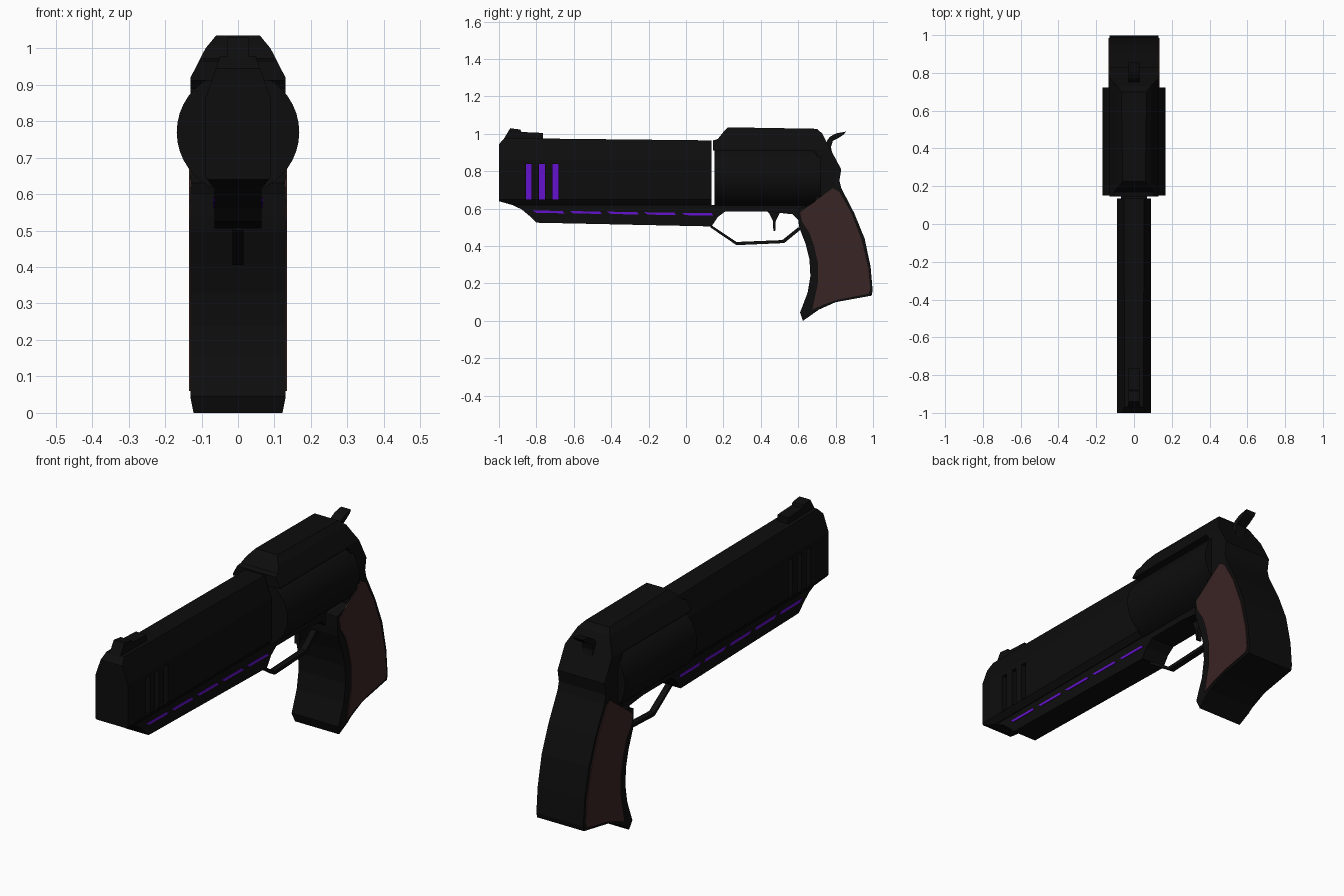
import bpy, bmesh, math
from mathutils import Vector

if "Cube" in bpy.data.objects:
    bpy.data.objects.remove(bpy.data.objects["Cube"])


def material(name, rgb):
    m = bpy.data.materials.new(name)
    m.diffuse_color = (*rgb, 1)
    m.use_nodes = True
    m.node_tree.nodes["Principled BSDF"].inputs["Base Color"].default_value = m.diffuse_color
    return m


BLACK = material("gun black", (0.004, 0.004, 0.004))
BROWN = material("grip brown", (0.042, 0.018, 0.018))
PURPLE = material("glow purple", (0.13, 0.006, 0.62))


def slab(name, profile, x0, x1, mat=BLACK, chamfers=()):
    """Extrude a (y, z) outline from x0 to x1; chamfers are (x, z) pairs, low to high, cut on both sides."""
    bm = bmesh.new()
    face = bm.faces.new([bm.verts.new((x0, y, z)) for y, z in profile])
    ext = bmesh.ops.extrude_face_region(bm, geom=[face])
    bmesh.ops.translate(bm, vec=(x1 - x0, 0, 0),
                        verts=[v for v in ext["geom"] if isinstance(v, bmesh.types.BMVert)])
    bmesh.ops.recalc_face_normals(bm, faces=bm.faces)
    for (px, pz), (qx, qz) in chamfers:
        for s in (1, -1):
            cut = bmesh.ops.bisect_plane(
                bm, geom=bm.verts[:] + bm.edges[:] + bm.faces[:], dist=1e-5,
                plane_co=Vector((s * px, 0, pz)),
                plane_no=Vector((s * (qz - pz), 0, px - qx)).normalized(), clear_outer=True)
            edges = [e for e in cut["geom_cut"] if isinstance(e, bmesh.types.BMEdge)]
            bmesh.ops.edgenet_fill(bm, edges=[e for e in edges if e.is_boundary])
    bmesh.ops.recalc_face_normals(bm, faces=bm.faces)
    mesh = bpy.data.meshes.new(name)
    bm.to_mesh(mesh)
    bm.free()
    mesh.materials.append(mat)
    ob = bpy.data.objects.new(name, mesh)
    bpy.context.collection.objects.link(ob)
    return ob


def rect(y0, y1, z0, z1):
    return [(y0, z0), (y1, z0), (y1, z1), (y0, z1)]


# Barrel with chamfered long edges
barrel = slab("barrel", [(-1, .64), (-1, .945), (-.97, .977), (.135, .965), (.135, .62), (-.93, .62)],
              -.09, .09, chamfers=[((.09, .86), (.05, .975)), ((.065, .615), (.09, .648))])

# Vent slots cut through the barrel, glowing cores inside
for i, y in enumerate((-.84, -.77, -.698)):
    cutter = slab("vent_cutter", rect(y - .015, y + .015, .65, .84), -.2, .2)
    mod = barrel.modifiers.new("vent", 'BOOLEAN')
    mod.object = cutter
    mod.solver = 'EXACT'
    bpy.context.view_layer.objects.active = barrel
    bpy.ops.object.modifier_apply(modifier=mod.name)
    bpy.data.objects.remove(cutter)
    slab(f"vent_glow_{i + 1}", rect(y - .015, y + .015, .65, .84), -.05, .05, PURPLE)

# Lug under the barrel
slab("barrel_lug", [(-.93, .63), (-.93, .62), (-.88, .597), (-.835, .56), (-.80, .525),
                    (.135, .505), (.135, .63)], -.065, .065)

# Glowing dashes along both sides of the lug
for i in range(5):
    y = -.82 + i * .199
    z = .583 - i * .003
    dash = [(y, z + .007), (y + .02, z - .006), (y + .17, z - .008), (y + .16, z + .005)]
    for side, s in (("right", 1), ("left", -1)):
        slab(f"lug_glow_{side}_{i + 1}", dash, s * .062, s * .068, PURPLE)

# Front sight
slab("front_sight", [(-.985, .955), (-.94, 1.03), (-.885, 1.023), (-.88, 1.01), (-.765, 1.005),
                     (-.765, .96)], -.03, .03)

# Frame: top strap, recoil shield and grip in one outline
slab("frame_and_grip", [
    (.145, .912), (.145, .965), (.17, .972), (.2, 1.01), (.225, 1.035), (.70, 1.027), (.73, 1.0),
    (.75, .96), (.83, .81), (.82, .75), (.83, .71), (.90, .575), (.955, .44), (.987, .29),
    (.998, .16), (.992, .135), (.80, .1), (.71, .06), (.625, 0), (.61, .045), (.65, .15),
    (.665, .24), (.66, .33), (.64, .41), (.605, .5), (.6, .54), (.6, .6), (.69, .63), (.7, .89),
    (.68, .912)], -.13, .13,
    chamfers=[((.13, .92), (.089, 1.0)), ((.089, 1.0), (.06, 1.035)), ((.122, 0), (.13, .04))])

# Grip panels
panel = [(.785, .71), (.61, .58), (.62, .53), (.66, .47), (.685, .4), (.705, .31), (.705, .2),
         (.675, .06), (.73, .085), (.82, .115), (.975, .145), (.985, .17), (.975, .28), (.94, .43),
         (.885, .575), (.82, .69)]
for side, s in (("right", 1), ("left", -1)):
    slab(f"grip_panel_{side}", panel, s * .128, s * .135, BROWN)

# Lower frame bridge under the cylinder
slab("frame_bridge", [(.13, .505), (.14, .51), (.17, .555), (.21, .585), (.43, .585), (.57, .57),
                      (.61, .53), (.65, .62), (.13, .62)], -.065, .065)

# Cylinder
bpy.ops.mesh.primitive_cylinder_add(vertices=40, radius=.168, depth=.57, location=(0, .437, .77),
                                    rotation=(math.pi / 2, 0, 0))
drum = bpy.context.object
drum.name = "cylinder_drum"
drum.data.materials.append(BLACK)
bpy.ops.object.shade_smooth_by_angle(angle=math.radians(30))

# Trigger guard band
slab("trigger_guard", [(.13, .515), (.27, .422), (.515, .432), (.60, .5), (.615, .49), (.525, .416),
                       (.27, .405), (.13, .5)], -.015, .015)

# Trigger
slab("trigger", [(.42, .6), (.445, .575), (.465, .535), (.467, .48), (.477, .48), (.48, .535),
                 (.5, .575), (.52, .6)], -.013, .013)

# Hammer with thumb spur
slab("hammer", [(.73, .88), (.755, .965), (.77, .985), (.805, 1.003), (.855, 1.012), (.845, .998),
                (.815, .978), (.785, .962), (.775, .93), (.785, .88)], -.028, .028)
